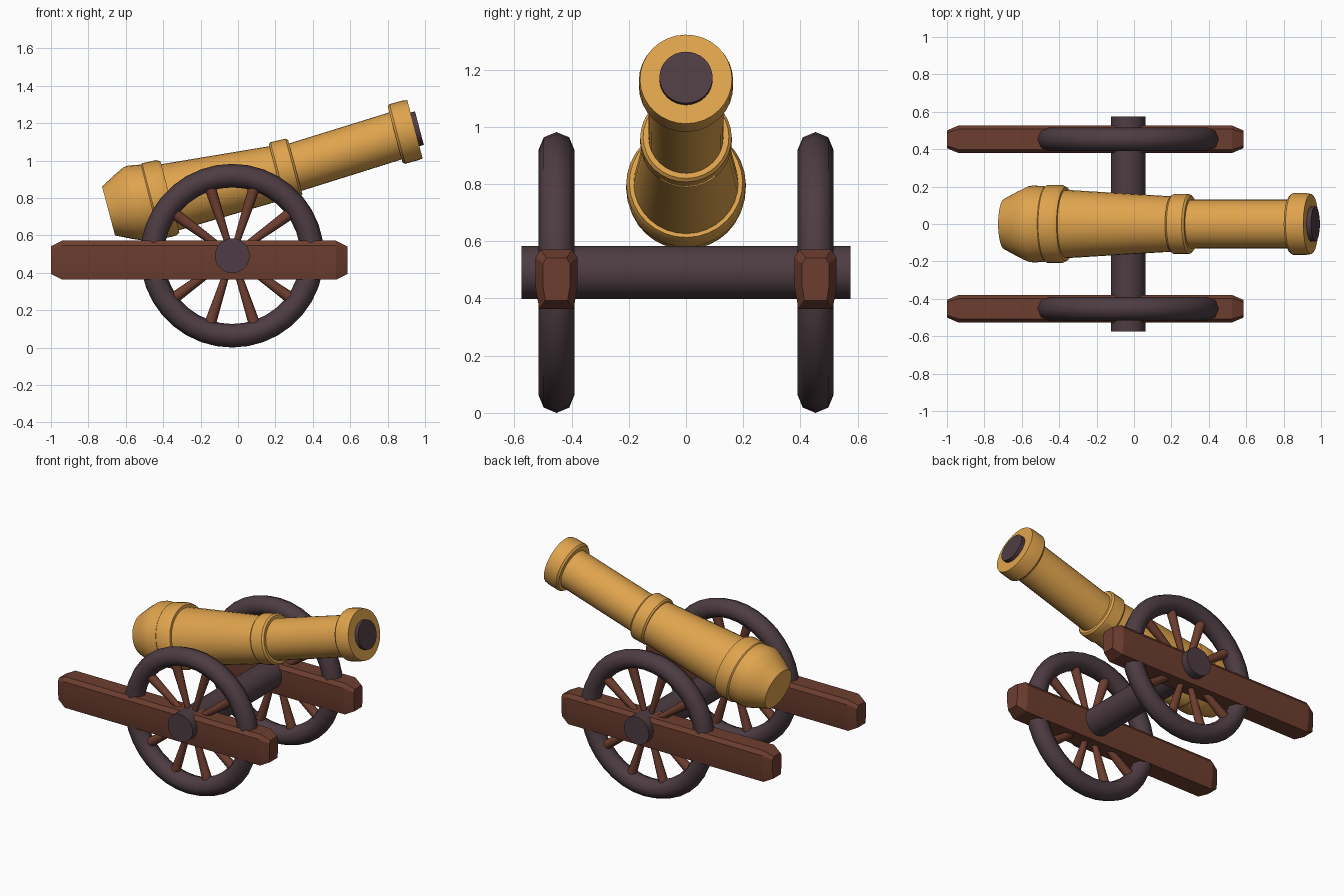
import bpy, bmesh, math
from mathutils import Vector

if "Cube" in bpy.data.objects:
    bpy.data.objects.remove(bpy.data.objects["Cube"])


def material(name, rgb):
    m = bpy.data.materials.new(name)
    m.diffuse_color = (*rgb, 1)
    m.use_nodes = True
    m.node_tree.nodes["Principled BSDF"].inputs["Base Color"].default_value = m.diffuse_color
    return m


BRASS = material("brass", (0.74, 0.37, 0.075))
WOOD = material("red_brown_wood", (0.155, 0.048, 0.029))
IRON = material("dark_iron", (0.075, 0.046, 0.056))


def finish(bm, name, mat, angle=35):
    """Turn a bmesh into an object with sharp edges above the angle."""
    bmesh.ops.recalc_face_normals(bm, faces=bm.faces)
    me = bpy.data.meshes.new(name)
    bm.to_mesh(me)
    bm.free()
    me.materials.append(mat)
    ob = bpy.data.objects.new(name, me)
    bpy.context.collection.objects.link(ob)
    bpy.ops.object.select_all(action='DESELECT')
    ob.select_set(True)
    bpy.context.view_layer.objects.active = ob
    bpy.ops.object.shade_smooth_by_angle(angle=math.radians(angle))
    return ob


def loft(bm, loops):
    """Skin a row of equal point loops and cap both ends."""
    rings = [[bm.verts.new(p) for p in loop] for loop in loops]
    n = len(rings[0])
    for a, b in zip(rings, rings[1:]):
        for i in range(n):
            j = (i + 1) % n
            bm.faces.new((a[i], a[j], b[j], b[i]))
    bm.faces.new(rings[0])
    bm.faces.new(rings[-1])


def circle(center, axis, radius, sides):
    axis = Vector(axis).normalized()
    u = axis.orthogonal().normalized()
    v = axis.cross(u)
    return [Vector(center) + radius * (u * math.cos(t) + v * math.sin(t))
            for t in (2 * math.pi * i / sides for i in range(sides))]


# barrel: ring centres (x, z) and radii, all facing along the tilted axis
TILT = math.radians(14.8)
AXIS = Vector((math.cos(TILT), 0, math.sin(TILT)))


def tube(name, profile, mat, sides=32):
    bm = bmesh.new()
    loft(bm, [circle((x, 0, z), AXIS, r, sides) for x, z, r in profile])
    return finish(bm, name, mat)


tube("barrel_breech", [(-0.692, 0.73, 0.135), (-0.62, 0.751, 0.174), (-0.56, 0.768, 0.203),
                       (-0.535, 0.774, 0.206), (-0.45, 0.786, 0.2)], BRASS)
tube("breech_band", [(-0.472, 0.78, 0.198), (-0.46, 0.783, 0.209), (-0.385, 0.80, 0.209),
                     (-0.364, 0.805, 0.198)], BRASS)
tube("barrel_rear", [(-0.40, 0.795, 0.185), (0.22, 0.937, 0.147)], BRASS)
tube("middle_band", [(0.204, 0.94, 0.152), (0.214, 0.943, 0.16), (0.295, 0.962, 0.16),
                     (0.306, 0.965, 0.15)], BRASS)
tube("barrel_front", [(0.27, 0.953, 0.131), (0.86, 1.137, 0.13)], BRASS)
tube("muzzle_band", [(0.84, 1.139, 0.155), (0.852, 1.142, 0.165), (0.922, 1.161, 0.165),
                     (0.946, 1.167, 0.161)], BRASS)
tube("bore", [(0.92, 1.16, 0.093), (0.97, 1.173, 0.093)], IRON)

# axle running through both wheels
HUB_X, HUB_Z = -0.031, 0.491
bm = bmesh.new()
loft(bm, [circle((HUB_X, y, HUB_Z), (0, 1, 0), 0.093, 32) for y in (-0.575, 0.575)])
finish(bm, "axle", IRON)


def wheel_rim(name, y, major=0.428, minor=0.063, steps=36, sides=8):
    bm = bmesh.new()
    rings = []
    for i in range(steps):
        a = 2 * math.pi * i / steps
        ring = []
        for k in range(sides):
            t = 2 * math.pi * k / sides
            r = major + minor * math.cos(t)
            ring.append(bm.verts.new((HUB_X + r * math.sin(a), y + minor * math.sin(t),
                                      HUB_Z + r * math.cos(a))))
        rings.append(ring)
    for i in range(steps):
        a, b = rings[i], rings[(i + 1) % steps]
        for k in range(sides):
            m = (k + 1) % sides
            bm.faces.new((a[k], a[m], b[m], b[k]))
    finish(bm, name, IRON, 60)


def spokes(name, y, count=10):
    bm = bmesh.new()
    for i in range(count):
        a = 2 * math.pi * i / count
        d = Vector((math.cos(a), 0, math.sin(a)))
        hub = Vector((HUB_X, y, HUB_Z))
        loft(bm, [circle(hub + d * s, d, r, 10) for s, r in ((0.06, 0.017), (0.40, 0.032))])
    finish(bm, name, WOOD, 50)


def side_beam(name, y):
    # chamfered section (y, z) from the beam centre, shrunk at each end
    half = [(0.054, 0.104), (0.073, 0.078), (0.073, -0.03), (0.06, -0.104)]
    section = half + [(-a, b) for a, b in reversed(half)]
    bm = bmesh.new()
    loft(bm, [[(x, y + a * k, 0.467 + b * (k + 0.06 if k < 1 else 1)) for a, b in section]
              for x, k in ((-1.0, 0.65), (-0.94, 1), (0.525, 1), (0.585, 0.65))])
    finish(bm, name, WOOD, 15)


for side, y in (("front", -0.453), ("back", 0.453)):
    wheel_rim(side + "_wheel_rim", y)
    spokes(side + "_wheel_spokes", y)
    side_beam(side + "_side_beam", y)
